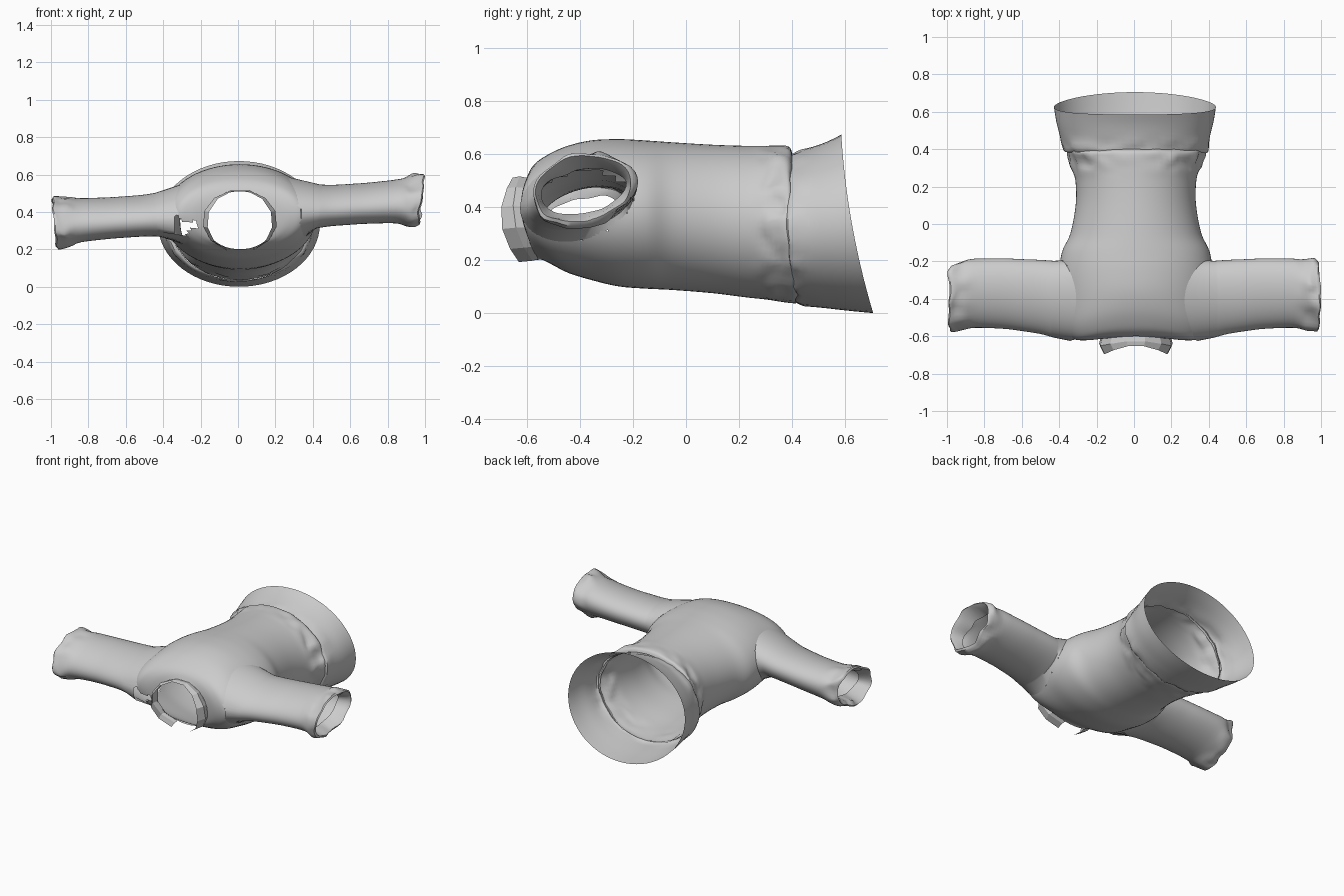
import bpy, bmesh, math
from mathutils import Vector, noise
from mathutils.bvhtree import BVHTree

if "Cube" in bpy.data.objects:
    bpy.data.objects.remove(bpy.data.objects["Cube"])


def spline(keys, steps):
    """Catmull-Rom interpolation through tuples of ring parameters."""
    out = []
    for i in range(len(keys) - 1):
        p0, p1 = keys[max(i - 1, 0)], keys[i]
        p2, p3 = keys[i + 1], keys[min(i + 2, len(keys) - 1)]
        for k in range(steps):
            t = k / steps
            out.append(tuple(0.5 * (2 * b + (c - a) * t + (2 * a - 5 * b + 4 * c - d) * t * t
                             + (3 * b - a - 3 * c + d) * t ** 3)
                             for a, b, c, d in zip(p0, p1, p2, p3)))
    return out + [keys[-1]]


def loft(rings, closed=True):
    bm = bmesh.new()
    rows = [[bm.verts.new(p) for p in r] for r in rings]
    n = len(rows[0])
    for a, b in zip(rows, rows[1:]):
        for i in range(n if closed else n - 1):
            j = (i + 1) % n
            bm.faces.new((a[i], a[j], b[j], b[i]))
    bmesh.ops.recalc_face_normals(bm, faces=bm.faces)
    return bm


def finish(bm, name, angle=40):
    me = bpy.data.meshes.new(name)
    bm.to_mesh(me)
    bm.free()
    ob = bpy.data.objects.new(name, me)
    bpy.context.collection.objects.link(ob)
    bpy.ops.object.select_all(action='DESELECT')
    ob.select_set(True)
    bpy.context.view_layer.objects.active = ob
    bpy.ops.object.shade_smooth_by_angle(angle=math.radians(angle))
    return ob


def crumple(bm, mask, amp, freq=14):
    for v in bm.verts:
        m = mask(v.co)
        if m > 0:
            v.co += noise.noise_vector(v.co * freq) * amp * m


def torso_ring(key, angles, cx=0.01):
    # key: y at top, y at bottom, z top, z bottom, half width, forward bow of the sides
    yt, yb, zt, zb, hw, bow = key
    pts = []
    for t in angles:
        c, u = math.cos(t), math.sin(t)
        pts.append((cx + hw * c, yb + (yt - yb) * (u + 1) / 2 - bow * c * c,
                    (zt + zb) / 2 + (zt - zb) / 2 * u))
    return pts


def circle(n):
    return [2 * math.pi * i / n for i in range(n)]


# Torso: shoulders, waist and bunched lower edge
body_keys = [
    (-.60, -.56, .51, .20, .19, .03), (-.58, -.54, .55, .20, .27, .06),
    (-.54, -.50, .585, .18, .34, .09), (-.46, -.44, .625, .15, .385, .09),
    (-.36, -.34, .65, .12, .40, .05), (-.25, -.25, .655, .10, .41, .02),
    (-.15, -.15, .65, .092, .395, 0), (-.05, -.05, .643, .087, .35, 0),
    (.10, .10, .634, .075, .322, 0), (.22, .22, .63, .06, .322, 0),
    (.30, .31, .63, .05, .34, 0), (.38, .40, .63, .037, .37, .01),
    (.40, .43, .605, .04, .36, .02)]
body = loft([torso_ring(k, circle(72)) for k in spline(body_keys, 5)])
crumple(body, lambda p: max(0, 1 - abs(p.y - .34) / .09) * min(1, abs(p.x) / .25), .025)
tree = BVHTree.FromBMesh(body)

# Sleeves: rings of x, y centre, y half, z half; cuff flares then turns inside
sleeve_keys = [(.43, -.402, .205, .113), (.50, -.39, .198, .107), (.60, -.38, .192, .106),
               (.70, -.372, .188, .107), (.85, -.37, .185, .115), (.93, -.38, .187, .136),
               (.975, -.39, .182, .136)]
cuff_keys = [(.982, -.39, .174, .126), (.96, -.39, .165, .108), (.90, -.385, .155, .085)]


def sleeve_ring(key, s, n=48):
    x, yc, hy, hz = key
    zc = .407 + s * (.02 + .068 * (x - .4))
    return [(s * (x + .012 * math.sin(t)), yc + hy * math.cos(t),
             zc + hz * math.sin(t) + .15 * hy * math.cos(t)) for t in circle(n)]


for s, name in ((1, "right_sleeve"), (-1, "left_sleeve")):
    root = []
    for x, y, z in sleeve_ring((.4, -.41, .215, .155), s):
        hit = tree.ray_cast(Vector((s * 1.2, y, z)), Vector((-s, 0, 0)))[0]
        root.append((hit.x if hit else s * .34, y, z))
    rings = [sleeve_ring(k, s) for k in spline(sleeve_keys, 4) + cuff_keys]
    sleeve = loft([root] + rings)
    crumple(sleeve, lambda p: max(0, 1 - abs(abs(p.x) - .95) / .09), .028, 12)
    for v in sleeve.verts:
        v.co.x = max(-1, min(1, v.co.x))
    finish(sleeve, name)

    # Open the armhole in the torso
    cut = []
    for f in body.faces:
        c = f.calc_center_median()
        dy = c.y + .41
        dz = c.z - (.407 + s * .02) - .15 * dy
        if c.x * s > .22 and (dy / .205) ** 2 + (dz / .145) ** 2 < 1:
            cut.append(f)
    bmesh.ops.delete(body, geom=cut, context='FACES')
finish(body, "torso")

# Flared hem band
hem_keys = [(.385, .42, .60, .035, .362, .02), (.405, .44, .604, .028, .388, .03),
            (.46, .53, .62, .018, .40, .03), (.53, .62, .645, .008, .42, .03),
            (.585, .705, .672, .0, .433, .02)]
hem = loft([torso_ring(k, circle(64), .005) for k in spline(hem_keys, 3)])
crumple(hem, lambda p: max(0, 1 - abs(p.y - .41) / .06), .016)
finish(hem, "hem_band")

# Faceted collar strip, open at the bottom
arc = [math.radians(-68 + 316 * i / 11) for i in range(12)]
collar_keys = [(-.60, -.55, .515, .19, .19, .03), (-.625, -.57, .52, .185, .20, .05),
               (-.65, -.62, .515, .18, .175, .062)]
finish(loft([torso_ring(k, arc, .01) for k in collar_keys], closed=False), "collar", 15)
